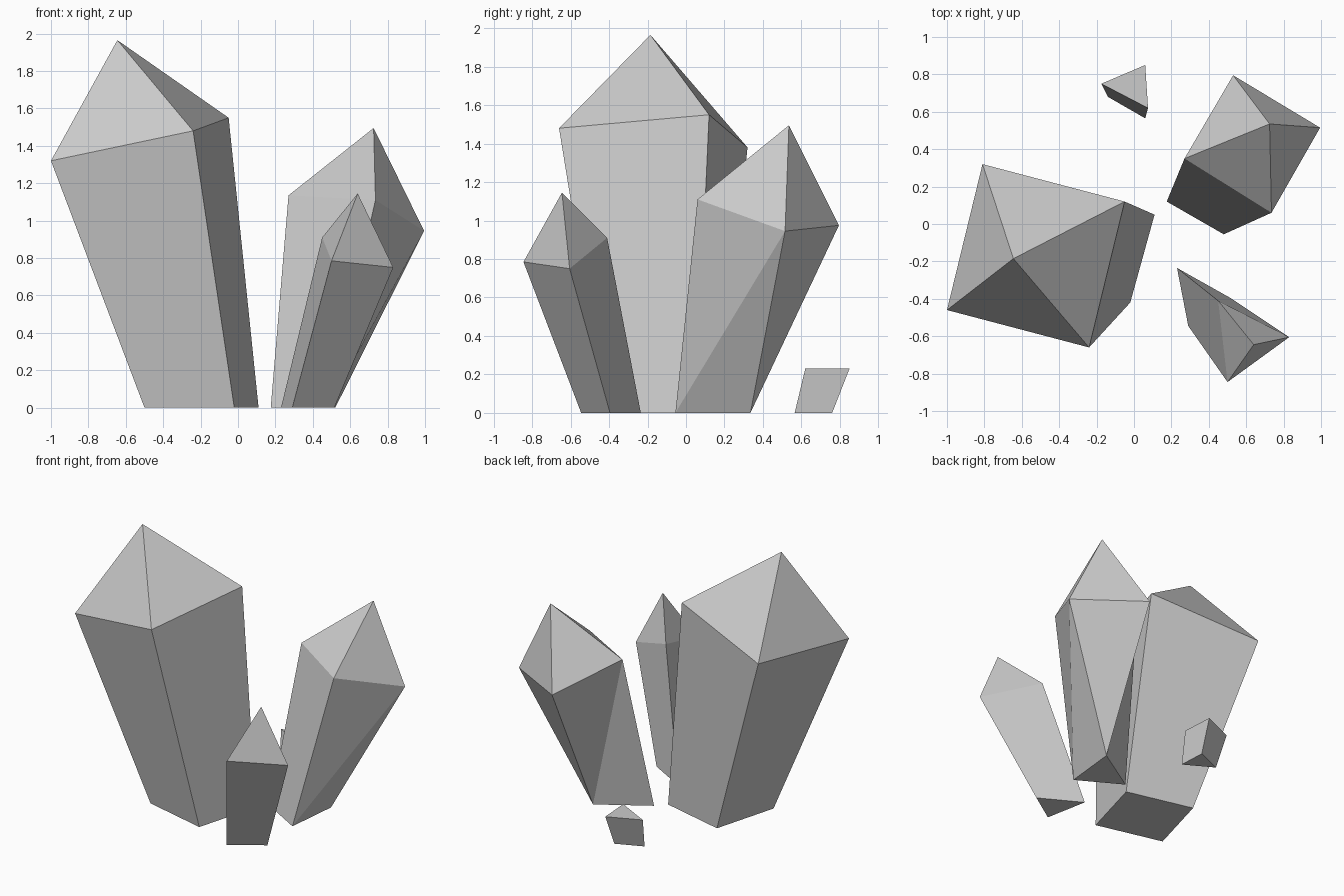
import bpy
import bmesh

cube = bpy.data.objects.get("Cube")
if cube:
    bpy.data.objects.remove(cube, do_unlink=True)

# Single stone colour
stone = bpy.data.materials.new("grey_crystal")
stone.use_nodes = True
GREY = (0.6, 0.6, 0.6, 1.0)
stone.diffuse_color = GREY
stone.node_tree.nodes["Principled BSDF"].inputs["Base Color"].default_value = GREY


def crystal(name, foot, shoulder, tip=None):
    """Leaning shard: foot polygon on the ground, shoulder ring, optional tip."""
    bm = bmesh.new()
    low = {p: bm.verts.new((*p, 0)) for p in foot}  # repeated points share a vertex
    bottom = [low[p] for p in foot]
    ring = [bm.verts.new(p) for p in shoulder]
    apex = bm.verts.new(tip) if tip else None
    bm.faces.new(list(low.values()))
    for i in range(len(ring)):
        j = (i + 1) % len(ring)
        # each side is creased along one diagonal
        bm.faces.new((bottom[i], ring[j], ring[i]))
        if bottom[i] != bottom[j]:
            bm.faces.new((bottom[i], bottom[j], ring[j]))
        if apex:
            bm.faces.new((ring[i], ring[j], apex))
    if not apex:
        bm.faces.new(ring)
    bmesh.ops.recalc_face_normals(bm, faces=bm.faces)
    # merge flat side triangles back into clean quads
    bmesh.ops.dissolve_limit(bm, angle_limit=0.03, verts=bm.verts, edges=bm.edges)
    mesh = bpy.data.meshes.new(name)
    bm.to_mesh(mesh)
    bm.free()
    mesh.materials.append(stone)
    obj = bpy.data.objects.new(name, mesh)
    bpy.context.collection.objects.link(obj)
    return obj


# Tall four-sided crystal
crystal("large_crystal",
        [(-0.50, -0.30), (-0.02, -0.42), (0.11, 0.05), (-0.37, 0.17)],
        [(-1.0, -0.46, 1.32), (-0.24, -0.66, 1.48), (-0.05, 0.12, 1.55), (-0.81, 0.32, 1.38)],
        (-0.645, -0.185, 1.965))

# Medium crystal, four shoulders narrowing to a three-cornered foot
crystal("medium_crystal",
        [(0.175, 0.12), (0.48, -0.055), (0.52, 0.335), (0.52, 0.335)],
        [(0.27, 0.35, 1.135), (0.735, 0.06, 1.11), (0.995, 0.515, 0.945), (0.53, 0.795, 0.975)],
        (0.725, 0.535, 1.495))

# Small three-sided crystal
crystal("small_crystal",
        [(0.23, -0.235), (0.29, -0.545), (0.515, -0.395)],
        [(0.45, -0.41, 0.91), (0.50, -0.845, 0.785), (0.83, -0.605, 0.75)],
        (0.64, -0.645, 1.145))

# Loose flat-topped chip
crystal("stone_chip",
        [(-0.14, 0.68), (0.06, 0.565), (0.05, 0.76)],
        [(-0.175, 0.75, 0.23), (0.075, 0.62, 0.23), (0.06, 0.85, 0.23)])
